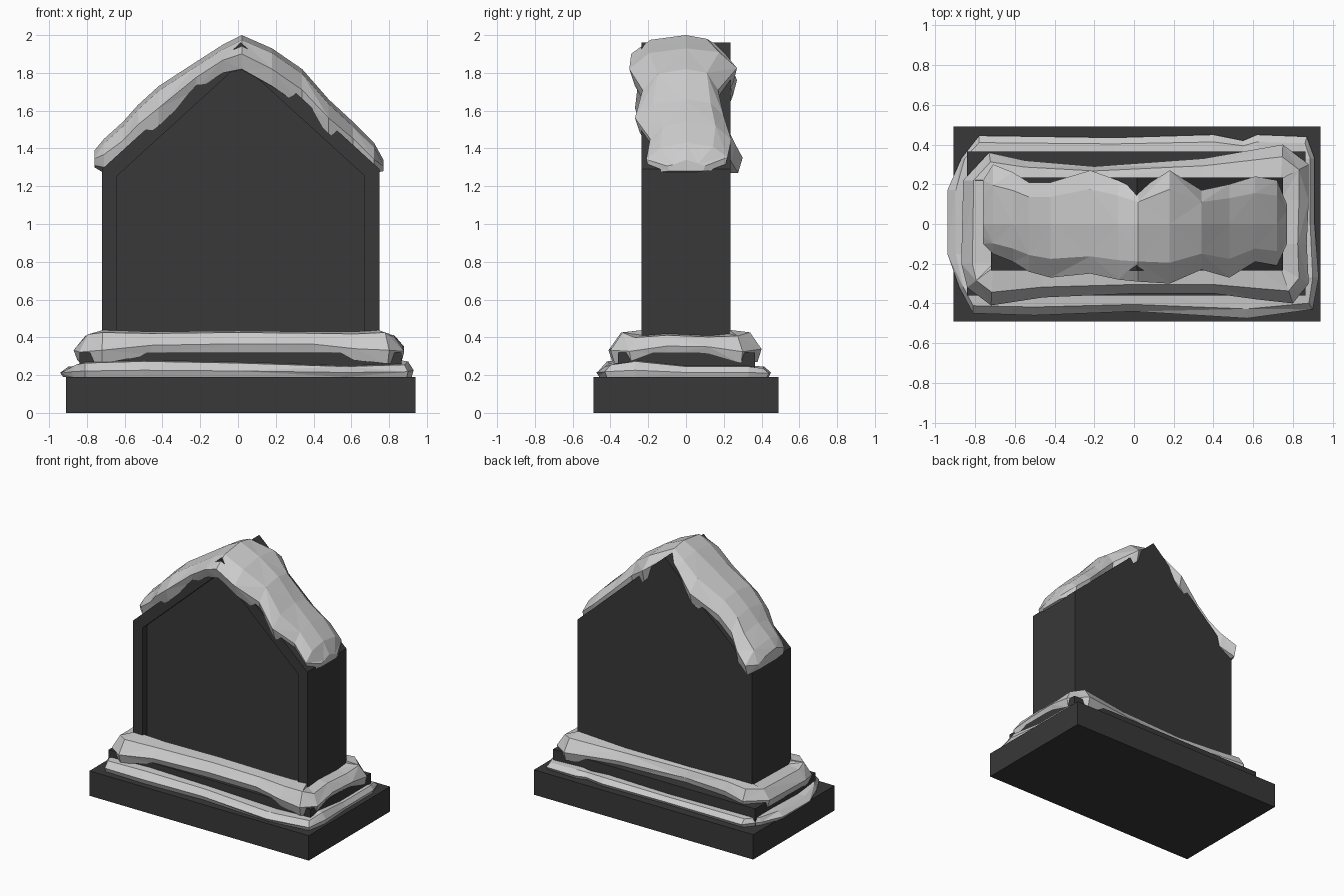
import bpy, bmesh
from mathutils import Vector

dark = bpy.data.materials.new("dark_stone")
dark.diffuse_color = (0.04, 0.04, 0.04, 1)


def finish(name, bm, mat=None):
    bmesh.ops.remove_doubles(bm, verts=bm.verts, dist=0.0005)
    bmesh.ops.recalc_face_normals(bm, faces=bm.faces)
    me = bpy.data.meshes.new(name)
    bm.to_mesh(me)
    bm.free()
    if mat:
        me.materials.append(mat)
    ob = bpy.data.objects.new(name, me)
    bpy.context.collection.objects.link(ob)
    return ob


def slab(name, x0, x1, y0, y1, z0, z1):
    bm = bmesh.new()
    bmesh.ops.create_cube(bm, size=1)
    for v in bm.verts:
        v.co = ((x0 + x1) / 2 + v.co.x * (x1 - x0),
                (y0 + y1) / 2 + v.co.y * (y1 - y0),
                (z0 + z1) / 2 + v.co.z * (z1 - z0))
    return finish(name, bm, dark)


def loft(name, sections, loop):
    """Skin closed cross-sections; loop joins last to first, else ends are capped."""
    bm = bmesh.new()
    rows = [[bm.verts.new(p) for p in s] for s in sections]
    n, m = len(rows), len(rows[0])
    for i in range(n if loop else n - 1):
        a, b = rows[i], rows[(i + 1) % n]
        for j in range(m):
            k = (j + 1) % m
            # alternate diagonals for a faceted, irregular surface
            if (i + j) % 2:
                tris = ((a[j], a[k], b[k]), (a[j], b[k], b[j]))
            else:
                tris = ((a[j], a[k], b[j]), (a[k], b[k], b[j]))
            for t in tris:
                bm.faces.new(t)
    if not loop:
        bm.faces.new(rows[0])
        bm.faces.new(rows[-1])
    return finish(name, bm)


# Stepped plinth
slab("base_slab", -0.91, 0.94, -0.49, 0.49, 0, 0.19)
slab("upper_slab", -0.84, 0.865, -0.36, 0.365, 0.19, 0.32)

# Gabled headstone with a recessed front panel
bm = bmesh.new()
outline = [(-0.72, 0.32), (0.75, 0.32), (0.75, 1.29), (0.015, 1.96), (-0.72, 1.29)]
front = bm.faces.new([bm.verts.new((x, -0.235, z)) for x, z in outline])
back = bm.faces.new([bm.verts.new((x, 0.235, z)) for x, z in reversed(outline)])
fv, bv = list(front.verts), list(reversed(back.verts))
for i in range(5):
    k = (i + 1) % 5
    bm.faces.new((fv[k], fv[i], bv[i], bv[k]))
bmesh.ops.recalc_face_normals(bm, faces=bm.faces)
rim = bmesh.ops.inset_region(bm, faces=[front], thickness=0.08, use_even_offset=True)
inner = list(front.verts)
ring = [v.co.copy() for v in inner]
ext = bmesh.ops.extrude_discrete_faces(bm, faces=[front])
for v in ext["faces"][0].verts:
    v.co.y += 0.05
finish("headstone", bm, dark)

# Snow cap: x, top z, front y, front lower z, back y, back lower z
cap = [
    (-0.76, 1.39, -0.10, 1.31, 0.22, 1.30),
    (-0.71, 1.45, -0.15, 1.30, 0.30, 1.27),
    (-0.61, 1.54, -0.19, 1.36, 0.26, 1.33),
    (-0.53, 1.63, -0.24, 1.44, 0.21, 1.44),
    (-0.42, 1.73, -0.27, 1.52, 0.21, 1.54),
    (-0.22, 1.86, -0.25, 1.71, 0.27, 1.68),
    (-0.08, 1.95, -0.28, 1.80, 0.22, 1.84),
    (0.02, 2.00, -0.29, 1.82, 0.17, 1.90),
    (0.18, 1.93, -0.30, 1.73, 0.27, 1.74),
    (0.34, 1.82, -0.23, 1.62, 0.17, 1.62),
    (0.48, 1.66, -0.27, 1.48, 0.20, 1.50),
    (0.61, 1.54, -0.19, 1.38, 0.24, 1.37),
    (0.72, 1.43, -0.21, 1.27, 0.22, 1.29),
    (0.77, 1.34, -0.10, 1.28, 0.10, 1.28),
]
sections = []
for x, t, f, fz, b, bz in cap:
    sections.append([
        (x, f * 0.9, fz), (x, f, fz + (t - fz) * 0.45), (x, f * 0.65, t - 0.025),
        (x, 0, t), (x, b * 0.65, t - 0.02), (x, b, bz + (t - bz) * 0.45),
        (x, b * 0.92, bz), (x, 0, min(fz, bz) - 0.01 if abs(x) < 0.7 else min(fz, bz))])
loft("snow_cap", sections, False)


def snow_ring(name, pts, rect):
    """Bank of snow: outer points (x, y, low z, top z) reaching in to a rectangle."""
    x0, x1, y0, y1 = rect
    secs = []
    for x, y, z0, z1 in pts:
        o = Vector((x, y, 0))
        i = Vector((min(max(x, x0), x1), min(max(y, y0), y1), 0))

        def at(t, z):
            p = o.lerp(i, t)
            return (p.x, p.y, z)
        h = z1 - z0
        secs.append([at(0.12, z0), at(0, z0 + h * 0.4), at(0.35, z0 + h * 0.92),
                     at(1, z1), at(1, z0)])
    return loft(name, secs, True)


# Snow around the foot of the headstone
snow_ring("upper_snow", [
    (-0.87, -0.20, 0.28, 0.41), (-0.84, -0.32, 0.25, 0.43), (-0.72, -0.41, 0.26, 0.44),
    (-0.46, -0.37, 0.31, 0.43), (0.0, -0.35, 0.32, 0.435), (0.40, -0.35, 0.32, 0.43),
    (0.62, -0.38, 0.28, 0.43), (0.80, -0.40, 0.26, 0.44), (0.88, -0.30, 0.27, 0.41),
    (0.87, -0.10, 0.31, 0.42), (0.88, 0.12, 0.31, 0.41), (0.88, 0.30, 0.26, 0.42),
    (0.75, 0.40, 0.27, 0.44), (0.35, 0.33, 0.31, 0.42), (-0.2, 0.29, 0.315, 0.42),
    (-0.55, 0.32, 0.315, 0.43), (-0.73, 0.36, 0.29, 0.43), (-0.86, 0.22, 0.28, 0.42)],
    (-0.71, 0.74, -0.22, 0.225))

# Snow lying on the base slab
snow_ring("lower_snow", [
    (-0.94, -0.15, 0.19, 0.24), (-0.88, -0.32, 0.19, 0.26), (-0.81, -0.45, 0.19, 0.27),
    (-0.50, -0.46, 0.19, 0.28), (0.0, -0.44, 0.19, 0.27), (0.57, -0.475, 0.19, 0.25),
    (0.90, -0.43, 0.19, 0.26), (0.93, -0.27, 0.19, 0.28), (0.91, 0.0, 0.19, 0.25),
    (0.91, 0.33, 0.19, 0.25), (0.87, 0.44, 0.19, 0.24), (0.62, 0.45, 0.19, 0.25),
    (0.55, 0.42, 0.19, 0.24), (0.40, 0.45, 0.19, 0.25), (-0.10, 0.435, 0.19, 0.24),
    (-0.78, 0.445, 0.19, 0.25), (-0.87, 0.33, 0.19, 0.25), (-0.94, 0.17, 0.19, 0.25)],
    (-0.82, 0.845, -0.34, 0.345))
